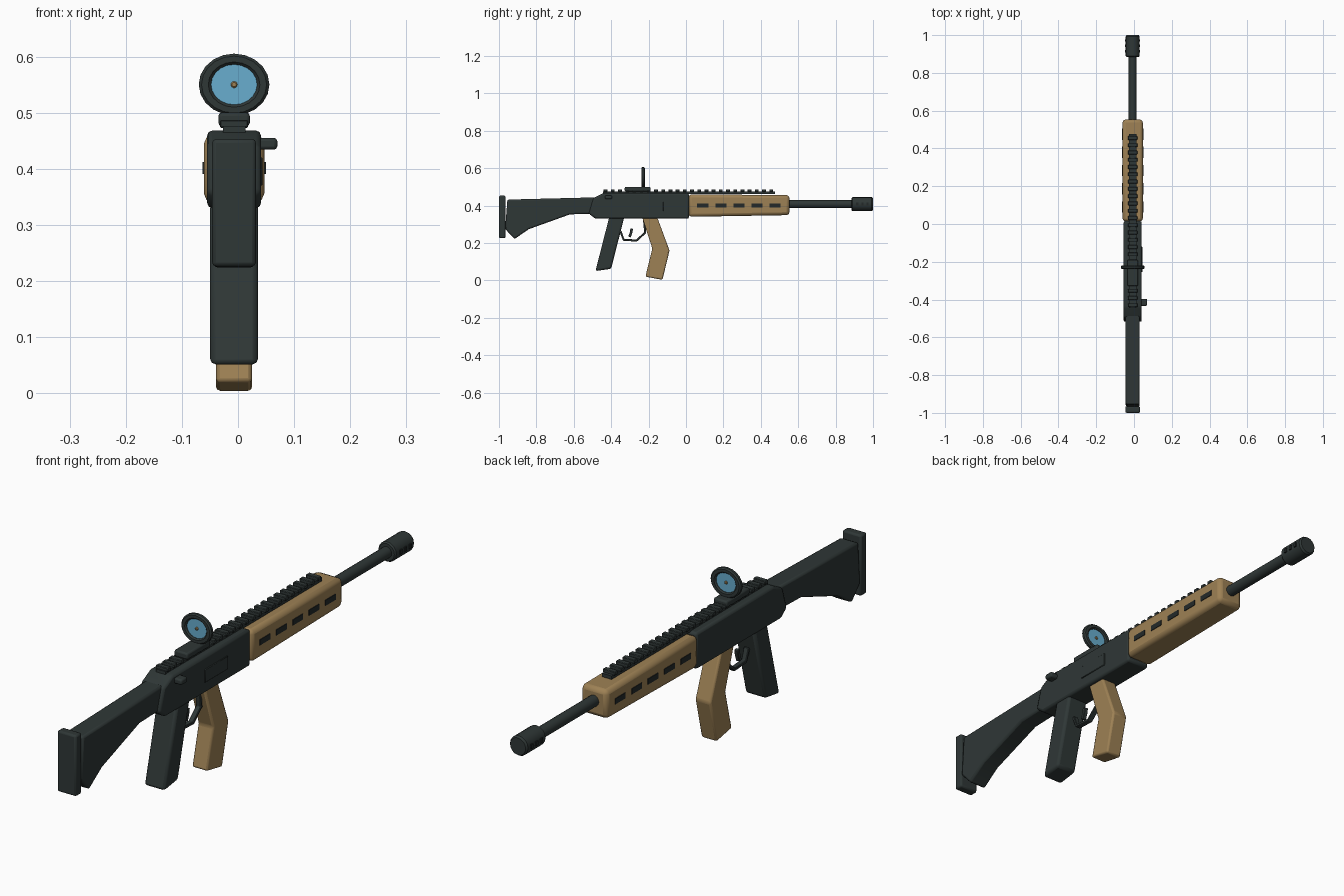
import bpy, bmesh, math
from mathutils import Matrix

if "Cube" in bpy.data.objects:
    bpy.data.objects.remove(bpy.data.objects["Cube"])

CX = -0.007  # the body sits slightly left because of the side handle


def material(name, rgb):
    m = bpy.data.materials.new(name)
    m.diffuse_color = (*rgb, 1)
    m.use_nodes = True
    m.node_tree.nodes["Principled BSDF"].inputs["Base Color"].default_value = m.diffuse_color
    return m


DARK = material("dark_gunmetal", (0.028, 0.038, 0.037))
SLOT = material("slot_black", (0.017, 0.022, 0.022))
TAN = material("tan", (0.34, 0.22, 0.09))
BLUE = material("lens_blue", (0.14, 0.42, 0.62))


def finish(name, bm, mat, bevel=0, segments=2):
    bmesh.ops.recalc_face_normals(bm, faces=bm.faces)
    mesh = bpy.data.meshes.new(name)
    bm.to_mesh(mesh)
    bm.free()
    ob = bpy.data.objects.new(name, mesh)
    bpy.context.collection.objects.link(ob)
    mesh.materials.append(mat)
    if bevel:
        mod = ob.modifiers.new("bevel", 'BEVEL')
        mod.width, mod.segments = bevel, segments
        mod.limit_method = 'ANGLE'
        mod.angle_limit = math.radians(20)
    bpy.ops.object.select_all(action='DESELECT')
    bpy.context.view_layer.objects.active = ob
    ob.select_set(True)
    bpy.ops.object.shade_smooth_by_angle(angle=math.radians(28))
    return ob


def prism(name, profile, half, mat, bevel=0.006, segments=2):
    """Side profile of (y, z) points extruded across x."""
    bm = bmesh.new()
    face = bm.faces.new([bm.verts.new((CX - half, y, z)) for y, z in profile])
    ext = bmesh.ops.extrude_face_region(bm, geom=[face])
    for v in ext["geom"]:
        if isinstance(v, bmesh.types.BMVert):
            v.co.x = CX + half
    return finish(name, bm, mat, bevel, segments)


def boxes(name, items, mat, bevel=0, segments=2):
    """One object from boxes given as (xmin, xmax, ymin, ymax, zmin, zmax), x from body centre."""
    bm = bmesh.new()
    for x0, x1, y0, y1, z0, z1 in items:
        m = Matrix.Translation((CX + (x0 + x1) / 2, (y0 + y1) / 2, (z0 + z1) / 2))
        bmesh.ops.create_cube(bm, size=1, matrix=m @ Matrix.Diagonal((x1 - x0, y1 - y0, z1 - z0, 1)))
    return finish(name, bm, mat, bevel, segments)


def lathe(name, rings, zc, mat, sides=16, squash=1, closed=False):
    """Rings of (y, radius) around the y axis at height zc."""
    bm = bmesh.new()
    loops = []
    for y, r in rings:
        loops.append([bm.verts.new((CX + r * math.cos(a), y, zc + squash * r * math.sin(a)))
                      for a in (2 * math.pi * i / sides for i in range(sides))])
    pairs = list(zip(loops, loops[1:]))
    if closed:
        pairs.append((loops[-1], loops[0]))
    for a, b in pairs:
        for i in range(sides):
            j = (i + 1) % sides
            bm.faces.new((a[i], a[j], b[j], b[i]))
    if not closed:
        bm.faces.new(loops[0])
        bm.faces.new(loops[-1])
    return finish(name, bm, mat)


def rod(name, path, half_w, half_t, mat):
    """Rectangular strip following a (y, z) path."""
    outer, inner = [], []
    for i, (y, z) in enumerate(path):
        a, b = path[max(i - 1, 0)], path[min(i + 1, len(path) - 1)]
        d = math.hypot(b[0] - a[0], b[1] - a[1])
        ny, nz = -(b[1] - a[1]) / d * half_t, (b[0] - a[0]) / d * half_t
        outer.append((y + ny, z + nz))
        inner.append((y - ny, z - nz))
    return prism(name, outer + inner[::-1], half_w, mat, 0.002, 1)


# Stock and butt plate
prism("stock", [(-0.955, 0.432), (-0.48, 0.444), (-0.48, 0.357), (-0.62, 0.353),
                (-0.84, 0.274), (-0.917, 0.221), (-0.967, 0.275)], 0.037, DARK, 0.008)
boxes("butt_plate", [(-0.039, 0.039, -1.0, -0.965, 0.226, 0.453)], DARK, 0.007)

# Receiver
prism("receiver", [(0.016, 0.33), (0.016, 0.466), (-0.44, 0.468), (-0.495, 0.44),
                   (-0.52, 0.357), (-0.485, 0.33)], 0.048, DARK, 0.009)
boxes("ejection_port", [(0.044, 0.051, -0.255, -0.12, 0.37, 0.42)], DARK, 0.002, 1)
boxes("charging_handle", [(0.04, 0.077, -0.433, -0.396, 0.434, 0.455)], DARK, 0.006)

# Grip and magazine
prism("grip", [(-0.41, 0.34), (-0.33, 0.34), (-0.40, 0.062), (-0.484, 0.05)], 0.043, DARK, 0.01)
prism("magazine", [(-0.235, 0.34), (-0.155, 0.34), (-0.088, 0.16), (-0.126, 0.003),
                   (-0.217, 0.02), (-0.18, 0.17)], 0.032, TAN, 0.007)

# Trigger and guard
rod("trigger_guard", [(-0.35, 0.262), (-0.333, 0.217), (-0.265, 0.213), (-0.218, 0.255),
                      (-0.225, 0.335)], 0.01, 0.006, DARK)
rod("trigger", [(-0.29, 0.277), (-0.294, 0.255), (-0.302, 0.232)], 0.008, 0.007, DARK)

# Handguard with five slots each side
prism("handguard", [(0.014, 0.34), (0.014, 0.46), (0.553, 0.456), (0.553, 0.349)], 0.054, TAN, 0.016)
slots = []
for i in range(5):
    y = 0.09 + 0.0965 * i
    for s in (-1, 1):
        slots.append((s * 0.0545 - 0.002, s * 0.0545 + 0.002, y - 0.03, y + 0.03, 0.391, 0.412))
boxes("handguard_slots", slots, SLOT)

# Barrel and muzzle
lathe("barrel", [(0.5, 0.021), (0.9, 0.021)], 0.408, DARK)
lathe("muzzle", [(0.885, 0.032), (0.89, 0.037), (0.993, 0.037), (1.0, 0.032)], 0.408, DARK)
boxes("muzzle_ports", [(s * 0.037 - 0.003, s * 0.037 + 0.003, y - 0.006, y + 0.006, 0.4, 0.416)
                       for s in (-1, 1) for y in (0.915, 0.943, 0.971)], SLOT)

# Top rail with teeth
boxes("rail_base", [(-0.02, 0.02, -0.445, 0.477, 0.463, 0.476)], DARK)
boxes("rail_teeth", [(-0.025, 0.025, y - 0.01, y + 0.01, 0.473, 0.487)
                     for y in (-0.43 + 0.0385 * i for i in range(24))], DARK, 0.002, 1)

# Ring sight: mount, ring, lens and aiming dot
boxes("sight_mount", [(-0.028, 0.028, -0.328, -0.19, 0.476, 0.5)], DARK, 0.006)
lathe("sight_ring", [(-0.239, 0.046), (-0.239, 0.058), (-0.234, 0.063), (-0.225, 0.063),
                     (-0.22, 0.058), (-0.22, 0.046), (-0.225, 0.041), (-0.234, 0.041)],
      0.55, DARK, 20, 0.875, True)
lathe("sight_lens", [(-0.232, 0.0425), (-0.227, 0.0425)], 0.55, BLUE, 20, 0.875)
lathe("aiming_dot", [(-0.236, 0.004), (-0.234, 0.006), (-0.225, 0.006), (-0.223, 0.004)], 0.55, TAN, 10)
